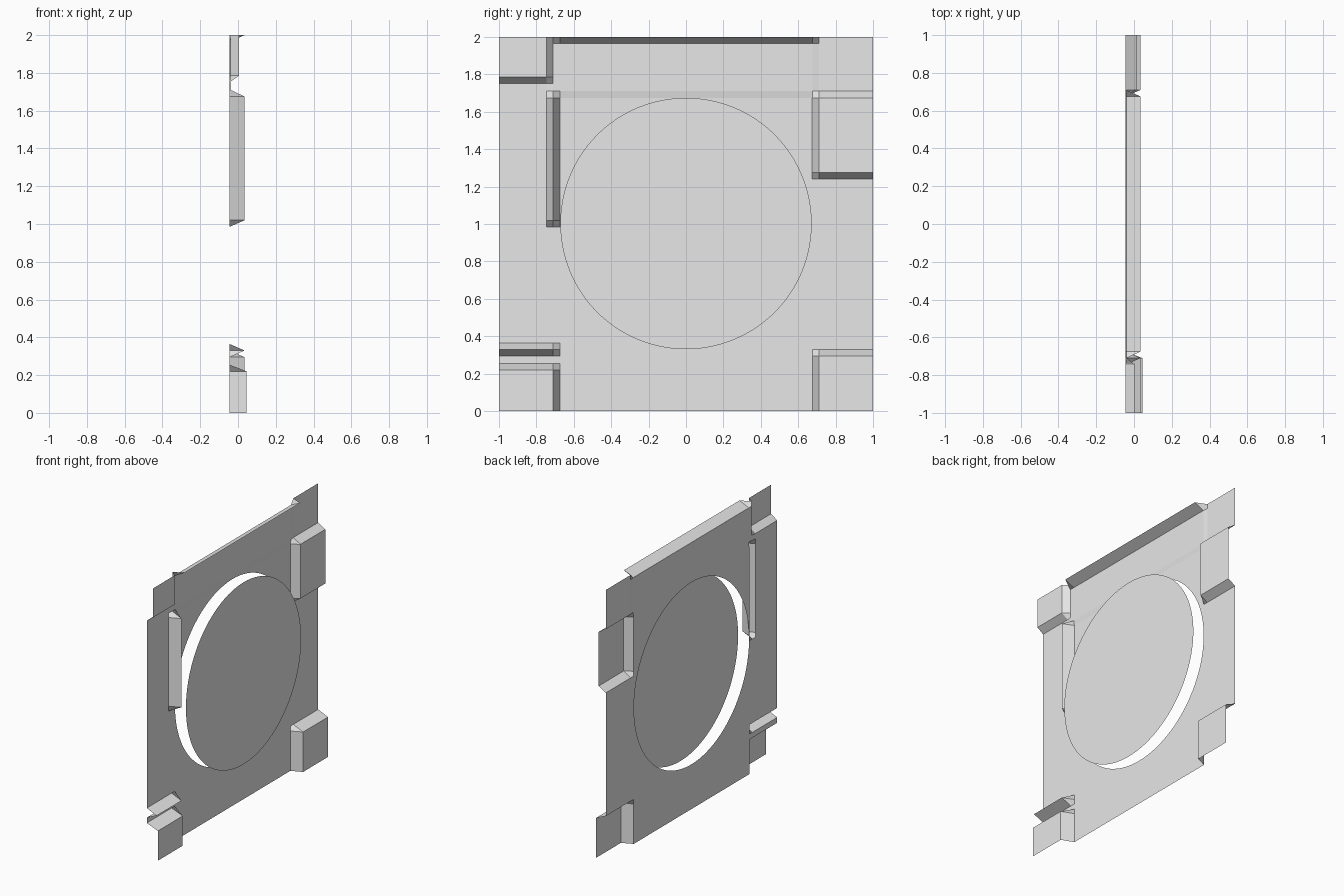
import bpy, bmesh, math

if "Cube" in bpy.data.objects:
    bpy.data.objects.remove(bpy.data.objects["Cube"])

BASE = -0.045            # x of the flat sheet
RADIUS, CENTRE_Z = 0.672, 1.0025

grey = bpy.data.materials.new("panel_grey")
grey.diffuse_color = (0.8, 0.8, 0.8, 1)
grey.use_nodes = True
grey.node_tree.nodes["Principled BSDF"].inputs["Base Color"].default_value = grey.diffuse_color

# Crease lines of the pressed sheet
YS = [-1, -.745, -.71, -.675, .675, .71, 1]
ZS = [0, .22, .255, .295, .33, .365, .985, 1.02, 1.24, 1.275,
      1.675, 1.71, 1.75, 1.785, 1.965, 2]

# Raised areas: y from, y to, z from, z to, height
RAISED = [
    (-1, -.745, 1.785, 2, .05),        # upper left tab
    (-.675, .675, 2, 2, .08),          # top lip
    (-.71, -.71, 1.02, 1.675, .08),    # upright ridge
    (.71, 1, 1.275, 1.675, .058),      # upper right tab
    (-1, -.71, .33, .33, .08),         # level ridge
    (-1, -.71, 0, .22, .09),           # lower left tab
    (.71, 1, 0, .295, .08),            # lower right tab
    (-.71, .675, 1.71, 2, .005),       # shallow upper band
]


def height(y, z):
    e = 1e-5
    return max([h for a, b, c, d, h in RAISED
                if a - e <= y <= b + e and c - e <= z <= d + e], default=0)


def circle(bm, x):
    return [bm.verts.new((x, RADIUS * math.cos(t), CENTRE_Z + RADIUS * math.sin(t)))
            for t in (math.tau * i / 96 for i in range(96))]


def finish(bm, name):
    me = bpy.data.meshes.new(name)
    bm.to_mesh(me)
    bm.free()
    me.materials.append(grey)
    bpy.context.collection.objects.link(bpy.data.objects.new(name, me))


# Pressed sheet with a round opening
bm = bmesh.new()
grid = [[bm.verts.new((BASE + height(y, z), y, z)) for z in ZS] for y in YS]
lo, hi = ZS.index(.33), ZS.index(1.675)
for i in range(len(YS) - 1):
    for j in range(len(ZS) - 1):
        if YS[i] == -.675 and lo <= j < hi:
            continue     # left open for the round hole
        bm.faces.new((grid[i][j], grid[i + 1][j], grid[i + 1][j + 1], grid[i][j + 1]))

# Fill between the square gap and the round hole
left, right = YS.index(-.675), YS.index(.675)
frame = grid[left][lo:hi + 1] + grid[right][lo:hi + 1][::-1]
edges = []
for loop in (frame, circle(bm, BASE)):
    for a, b in zip(loop, loop[1:] + loop[:1]):
        edges.append(bm.edges.get((a, b)) or bm.edges.new((a, b)))
bmesh.ops.triangle_fill(bm, edges=edges, use_beauty=True, normal=(1, 0, 0))
bmesh.ops.recalc_face_normals(bm, faces=bm.faces)
if sum(f.normal.x * f.calc_area() for f in bm.faces) < 0:
    bmesh.ops.reverse_faces(bm, faces=bm.faces)
finish(bm, "pressed_sheet")

# Round disc standing proud of the opening
bm = bmesh.new()
bm.faces.new(circle(bm, 0.045))
finish(bm, "raised_disc")
